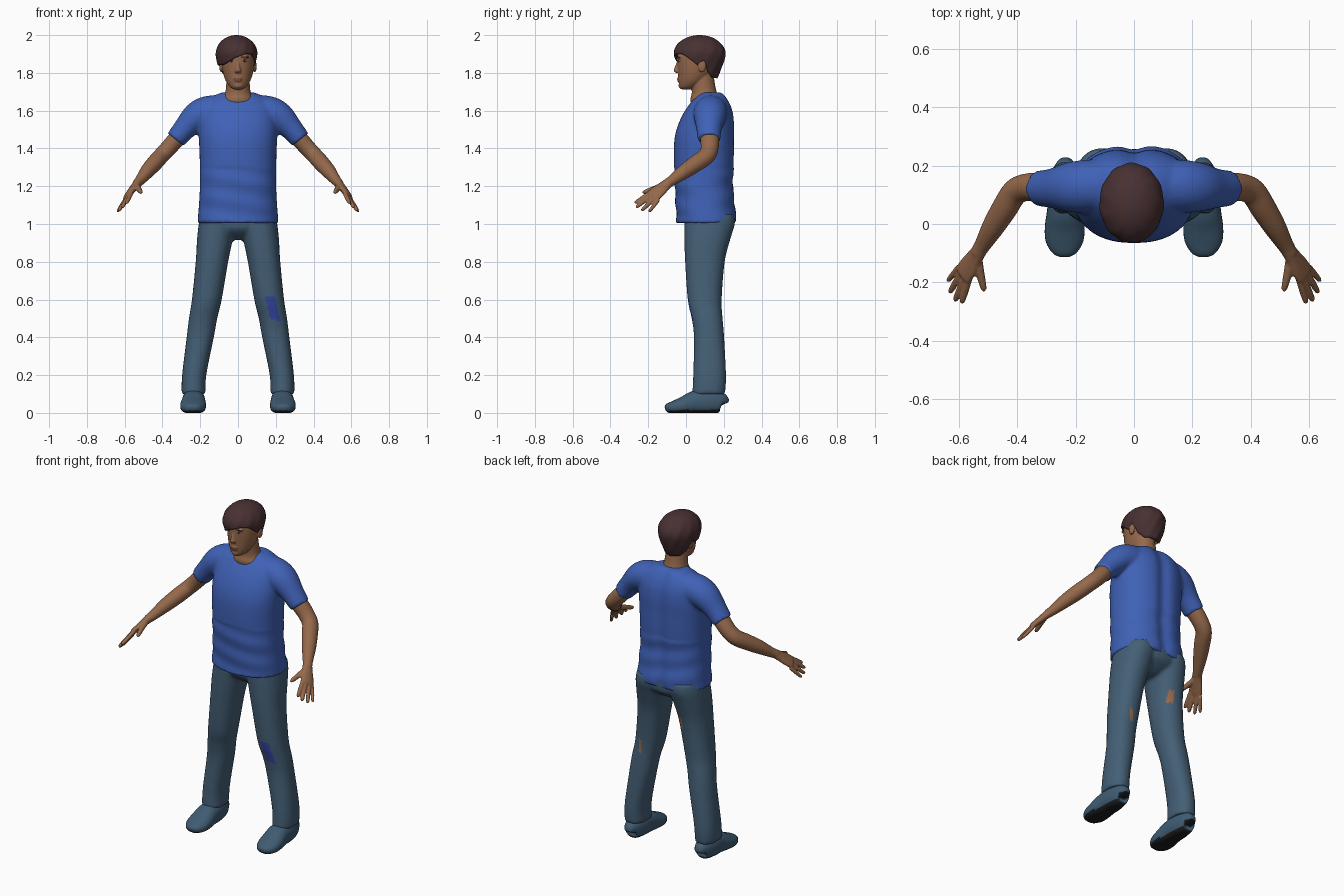
import bpy, bmesh, math
from mathutils import Vector, Matrix

cube = bpy.data.objects.get("Cube")
if cube:
    bpy.data.objects.remove(cube, do_unlink=True)


def colour(name, *rgb):
    m = bpy.data.materials.new(name)
    m.diffuse_color = (*rgb, 1)
    m.use_nodes = True
    bsdf = m.node_tree.nodes["Principled BSDF"]
    bsdf.inputs["Base Color"].default_value = (*rgb, 1)
    bsdf.inputs["Roughness"].default_value = 0.8
    return m


SKIN = colour("skin", .30, .14, .07)
LIP = colour("lips", .22, .085, .05)
HAIR = colour("dark brown hair", .065, .03, .032)
SHIRT = colour("blue cotton", .05, .12, .47)
DENIM = colour("denim", .058, .115, .18)
PATCH = colour("indigo patch", .035, .06, .36)
SHOE = colour("slate shoe", .05, .105, .165)
SOLE = colour("black sole", .012, .013, .015)
WHITE = colour("eye white", .5, .5, .48)
IRIS = colour("dark iris", .02, .025, .03)


def spline(rows, steps):
    """Smooth interpolation through the given cross-section rows."""
    out = []
    for i in range(len(rows) - 1):
        p = [rows[min(max(i + k, 0), len(rows) - 1)] for k in (-1, 0, 1, 2)]
        for s in range(steps):
            t = s / steps
            out.append([b + .5 * t * (c - a + t * (2*a - 5*b + 4*c - d + t * (3*(b - c) + d - a)))
                        for a, b, c, d in zip(*p)])
    return out + [list(rows[-1])]


def loft(bm, rows, side=1, level=True, ref=(1, 0, 0), steps=4, seg=28, power=2):
    """Skin elliptical rings (x, y, z, radius a, radius b) along a path."""
    pts = spline([(r[0] * side, *r[1:]) for r in rows], steps)
    ref = Vector((ref[0] * side, ref[1], ref[2]))
    rings = []
    for i, (x, y, z, a, b) in enumerate(pts):
        t = Vector((0, 0, 1))
        if not level:
            t = (Vector(pts[min(i + 1, len(pts) - 1)][:3]) - Vector(pts[max(i - 1, 0)][:3])).normalized()
        u = (ref - t * ref.dot(t)).normalized()
        v = t.cross(u)
        ring = []
        for k in range(seg):
            c, s = math.cos(math.tau * k / seg), math.sin(math.tau * k / seg)
            c, s = (math.copysign(abs(w) ** (2 / power), w) for w in (c, s))
            ring.append(bm.verts.new(Vector((x, y, z)) + u * a * c + v * b * s))
        rings.append(ring)
    for lo, hi in zip(rings, rings[1:]):
        for k in range(seg):
            n = (k + 1) % seg
            bm.faces.new((lo[k], lo[n], hi[n], hi[k]))
    bm.faces.new(rings[0][::-1])
    bm.faces.new(rings[-1])


def ball(bm, loc, scale):
    bmesh.ops.create_uvsphere(bm, u_segments=20, v_segments=12, radius=1,
                              matrix=Matrix.Translation(loc) @ Matrix.Diagonal((*scale, 1)))


def finish(name, bm, mats, voxel=0, smooth=4, rule=None, shape=None):
    """Make the object, fuse its pieces, then shape and colour by rule."""
    bmesh.ops.recalc_face_normals(bm, faces=bm.faces)
    me = bpy.data.meshes.new(name)
    bm.to_mesh(me)
    bm.free()
    ob = bpy.data.objects.new(name, me)
    bpy.context.collection.objects.link(ob)
    if voxel:
        m = ob.modifiers.new("Fuse", 'REMESH')
        m.mode, m.voxel_size = 'VOXEL', voxel
        m = ob.modifiers.new("Soften", 'SMOOTH')
        m.factor, m.iterations = .5, smooth
        dg = bpy.context.evaluated_depsgraph_get()
        me = bpy.data.meshes.new_from_object(ob.evaluated_get(dg))
        ob.modifiers.clear()
        ob.data = me
    me.materials.clear()
    for m in mats:
        me.materials.append(m)
    if shape:
        for v in me.vertices:
            shape(v.co)
    me.update()
    for p in me.polygons:
        p.use_smooth = True
        p.material_index = rule(p.center, p.normal) if rule else 0
    return ob


# T-shirt: torso with sleeves, a spine hollow and waist creases
bm = bmesh.new()
loft(bm, [(0, .11, 1.005, .215, .162), (0, .105, 1.1, .207, .159), (0, .097, 1.2, .202, .157),
          (0, .097, 1.35, .203, .162), (0, .099, 1.45, .207, .16), (0, .108, 1.52, .207, .152),
          (0, .119, 1.58, .2, .136), (0, .126, 1.62, .19, .118), (0, .131, 1.655, .165, .097),
          (0, .135, 1.68, .125, .076), (0, .135, 1.697, .085, .06)], power=2.3, seg=48)
for side in (1, -1):
    loft(bm, [(.08, .135, 1.595, .085, .086), (.16, .13, 1.592, .09, .086), (.22, .126, 1.566, .085, .079),
              (.28, .122, 1.507, .068, .062), (.33, .122, 1.447, .06, .054)],
         side, level=False, ref=(0, 1, 0))


def creases(co):
    if co.y > .15 and abs(co.x) < .2:
        co.y -= .016 * math.exp(-(co.x / .04) ** 2)
    if co.z < 1.3 and abs(co.x) < .25:
        co.y += .003 * math.sin(55 * co.z + 9 * co.x)


finish("t_shirt", bm, [SHIRT], .01, 4, shape=creases)

# Trousers: two legs fused at the hips, with worn patches
bm = bmesh.new()
loft(bm, [(0, .12, .915, .06, .05), (0, .122, .94, .13, .09), (0, .125, .98, .19, .128),
          (0, .125, 1.05, .198, .13)])
for side in (1, -1):
    loft(bm, [(.235, .12, .1, .064, .087), (.232, .125, .2, .064, .087), (.2, .122, .4, .072, .08),
              (.185, .112, .5, .075, .082), (.165, .099, .6, .079, .09), (.138, .1, .8, .086, .105),
              (.122, .113, .92, .095, .122), (.11, .125, 1, .098, .134), (.108, .125, 1.05, .09, .13)],
         side, power=2.2)


def worn(c, n):
    if n.y < -.3 and .49 < c.z < .615 and abs(c.x - .17 - .25 * (.61 - c.z)) < .026:
        return 1
    if n.y > .4 and .76 < c.z < .83 and abs(c.x + .1) < .02 - .2 * abs(c.z - .79):
        return 2
    if n.y > .4 and .54 < c.z < .62 and abs(c.x - .175) < .009:
        return 2
    return 0


finish("trousers", bm, [DENIM, PATCH, SKIN], .01, 3, worn)

# Shoes with flat dark soles
for side, label in ((1, "left"), (-1, "right")):
    bm = bmesh.new()
    loft(bm, [(.235, .2, .045, .02, .022), (.235, .188, .055, .042, .052), (.235, .12, .06, .058, .066),
              (.235, .05, .056, .062, .062), (.237, -.01, .04, .068, .048), (.238, -.06, .03, .064, .036),
              (.238, -.098, .025, .042, .024), (.238, -.111, .022, .018, .01)],
         side, level=False, power=2.3)

    def flatten(co):
        co.z = max(co.z, 0)

    finish(label + "_shoe", bm, [SHOE, SOLE], shape=flatten,
           rule=lambda c, n: int(c.z < .012 or n.z < -.6))

# Arms with hands
FINGERS = [((.565, -.19, 1.165), (.59, -.272, 1.11), .0105),
           ((.578, -.182, 1.153), (.613, -.264, 1.088), .011),
           ((.59, -.164, 1.14), (.631, -.236, 1.07), .0105),
           ((.598, -.146, 1.128), (.638, -.196, 1.064), .0095)]
for side, label in ((1, "left"), (-1, "right")):
    bm = bmesh.new()
    loft(bm, [(.24, .12, 1.53, .045, .045), (.32, .125, 1.455, .05, .046), (.37, .125, 1.4, .047, .044),
              (.408, .108, 1.36, .046, .043), (.442, .055, 1.322, .045, .043), (.482, -.01, 1.277, .039, .038),
              (.517, -.07, 1.233, .029, .028), (.537, -.102, 1.212, .025, .024)],
         side, level=False, ref=(0, 1, 0))
    loft(bm, [(.525, -.085, 1.225, .026, .024), (.545, -.115, 1.2, .032, .021), (.565, -.145, 1.175, .04, .018),
              (.583, -.172, 1.152, .041, .015), (.588, -.18, 1.146, .034, .008)],
         side, level=False, ref=(.035, .055, -.035))
    for base, tip, r in FINGERS:
        b, t = Vector(base), Vector(tip)
        loft(bm, [(*b.lerp(t, f), r * k, r * k) for f, k in ((0, 1.1), (.5, 1.1), (.9, .9), (1, .35))],
             side, level=False, ref=(0, 1, 0), seg=14)
    loft(bm, [(.535, -.115, 1.205, .016, .016), (.527, -.165, 1.188, .015, .015),
              (.515, -.218, 1.17, .011, .011), (.511, -.23, 1.166, .004, .004)],
         side, level=False, seg=14)
    finish(label + "_arm", bm, [SKIN], .005, 2)

# Head: neck, face, nose, lips and ears
bm = bmesh.new()
loft(bm, [(0, .12, 1.6, .11, .08), (0, .106, 1.655, .09, .083), (0, .098, 1.69, .07, .068),
          (0, .092, 1.73, .063, .063), (0, .085, 1.8, .06, .06)])
loft(bm, [(0, 0, 1.713, .022, .026), (0, .015, 1.728, .045, .05), (0, .035, 1.76, .066, .075),
          (0, .05, 1.8, .079, .093), (0, .06, 1.85, .087, .106), (0, .07, 1.9, .088, .115),
          (0, .07, 1.95, .07, .095), (0, .07, 1.975, .035, .05)], seg=40)
loft(bm, [(0, -.038, 1.87, .007, .006), (0, -.046, 1.835, .01, .012), (0, -.05, 1.812, .017, .015),
          (0, -.044, 1.8, .014, .009)], seg=16)
ball(bm, (0, -.037, 1.77), (.024, .011, .007))
ball(bm, (0, -.036, 1.76), (.021, .011, .007))
ball(bm, (0, -.026, 1.732), (.022, .014, .014))
for side in (1, -1):
    ball(bm, (.088 * side, .085, 1.835), (.011, .022, .032))
    ball(bm, (.034 * side, -.036, 1.884), (.026, .009, .007))
finish("head", bm, [SKIN, LIP], .004, 2,
       lambda c, n: int(c.y < -.03 and abs(c.x) < .023 and 1.754 < c.z < 1.776))

# Eyes and brows
for side, label in ((1, "left"), (-1, "right")):
    for part, mat, y, z, size in (("eye", WHITE, -.034, 1.864, (.014, .007, .006)),
                                  ("iris", IRIS, -.039, 1.864, (.006, .004, .006)),
                                  ("brow", HAIR, -.042, 1.884, (.019, .005, .0035))):
        bm = bmesh.new()
        ball(bm, (.034 * side, y, z), size)
        finish(label + "_" + part, bm, [mat])

# Hair: a domed shell trimmed to a swept hairline (angle from front, height)
HAIRLINE = [(-180, 1.77), (-135, 1.775), (-116, 1.8), (-100, 1.87), (-86, 1.838), (-70, 1.842),
            (-45, 1.842), (-20, 1.862), (0, 1.883), (25, 1.9), (50, 1.9), (72, 1.865), (86, 1.838),
            (100, 1.87), (116, 1.8), (135, 1.775), (180, 1.77)]


def hairline(deg):
    for (a, h), (b, k) in zip(HAIRLINE, HAIRLINE[1:]):
        if a <= deg <= b:
            return h + (k - h) * (deg - a) / (b - a)


bm = bmesh.new()
SEG, ROWS = 96, 24
rings = []
for j in range(ROWS + 1):
    ring = []
    for k in range(SEG):
        deg = -180 + 360 * k / SEG
        a = math.radians(deg)
        drop = (2 - hairline(deg)) * (.03 + .97 * j / ROWS) ** 1.7
        if drop < .1:
            r = math.sqrt(1 - (1 - drop / .1) ** 2)
        else:
            r = 1 - .32 * ((drop - .1) / .13) ** 1.4
        r *= 1 + .012 * math.sin(11 * a + 45 * drop) * min(1, drop / .05)
        ring.append(bm.verts.new((-.008 + .11 * r * math.sin(a), .072 - .137 * r * math.cos(a), 2 - drop)))
    rings.append(ring)
for up, low in zip(rings, rings[1:]):
    for k in range(SEG):
        n = (k + 1) % SEG
        bm.faces.new((up[k], low[k], low[n], up[n]))
bm.faces.new(rings[0])
hair = finish("hair", bm, [HAIR])
shell = hair.modifiers.new("Thickness", 'SOLIDIFY')
shell.thickness, shell.offset = .014, -1
